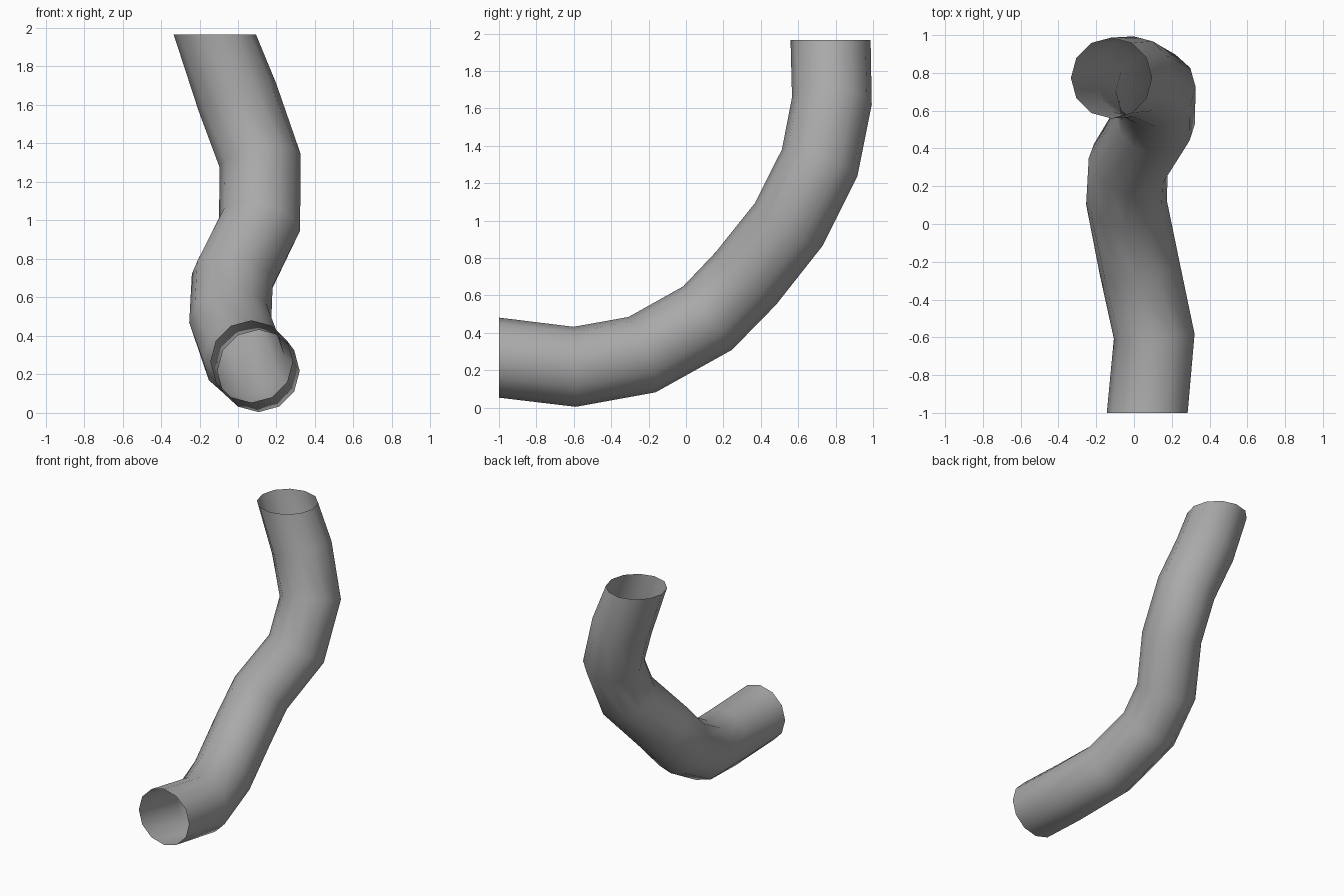
import bpy, bmesh
from math import cos, sin, tau
from mathutils import Vector

cube = bpy.data.objects.get("Cube")
if cube:
    bpy.data.objects.remove(cube, do_unlink=True)

RADIUS, SIDES = 0.214, 12

# Centre line of the bent pipe, from the front mouth to the top mouth
path = [Vector(p) for p in (
    (0.07, -1.0, 0.267), (0.107, -0.595, 0.218), (0.03, -0.235, 0.283),
    (-0.04, 0.115, 0.478), (-0.03, 0.32, 0.69), (0.112, 0.55, 0.98),
    (0.115, 0.715, 1.31), (-0.003, 0.78, 1.64), (-0.12, 0.773, 1.965))]

# Pipe material
grey = bpy.data.materials.new("pipe grey")
grey.use_nodes = True
colour = (0.4, 0.4, 0.4, 1)
grey.diffuse_color = colour
grey.node_tree.nodes["Principled BSDF"].inputs["Base Color"].default_value = colour


def ring_direction(i):
    """Both mouths are cut square to an axis; the bends are mitred."""
    if i == 0:
        return Vector((0, 1, 0))
    if i == len(path) - 1:
        return Vector((0, 0, 1))
    before = (path[i] - path[i - 1]).normalized()
    after = (path[i + 1] - path[i]).normalized()
    return (before + after).normalized()


# Rings along the path, bridged into an open tube
bm = bmesh.new()
rings = []
for i, centre in enumerate(path):
    along = ring_direction(i)
    side = Vector((1, 0, 0))
    side = (side - along * side.dot(along)).normalized()
    up = side.cross(along)
    rings.append([bm.verts.new(centre + RADIUS * (side * cos(tau * k / SIDES)
                                                  + up * sin(tau * k / SIDES)))
                  for k in range(SIDES)])

for a, b in zip(rings, rings[1:]):
    for k in range(SIDES):
        n = (k + 1) % SIDES
        face = bm.faces.new((a[k], b[k], b[n], a[n]))
        face.smooth = True

# Turn the wall outwards
bm.normal_update()
face = bm.faces[:][0]
if face.normal.dot(face.calc_center_median() - (path[0] + path[1]) / 2) < 0:
    bmesh.ops.reverse_faces(bm, faces=bm.faces[:])

mesh = bpy.data.meshes.new("bent_pipe")
bm.to_mesh(mesh)
bm.free()
mesh.materials.append(grey)
pipe = bpy.data.objects.new("bent_pipe", mesh)
bpy.context.collection.objects.link(pipe)
